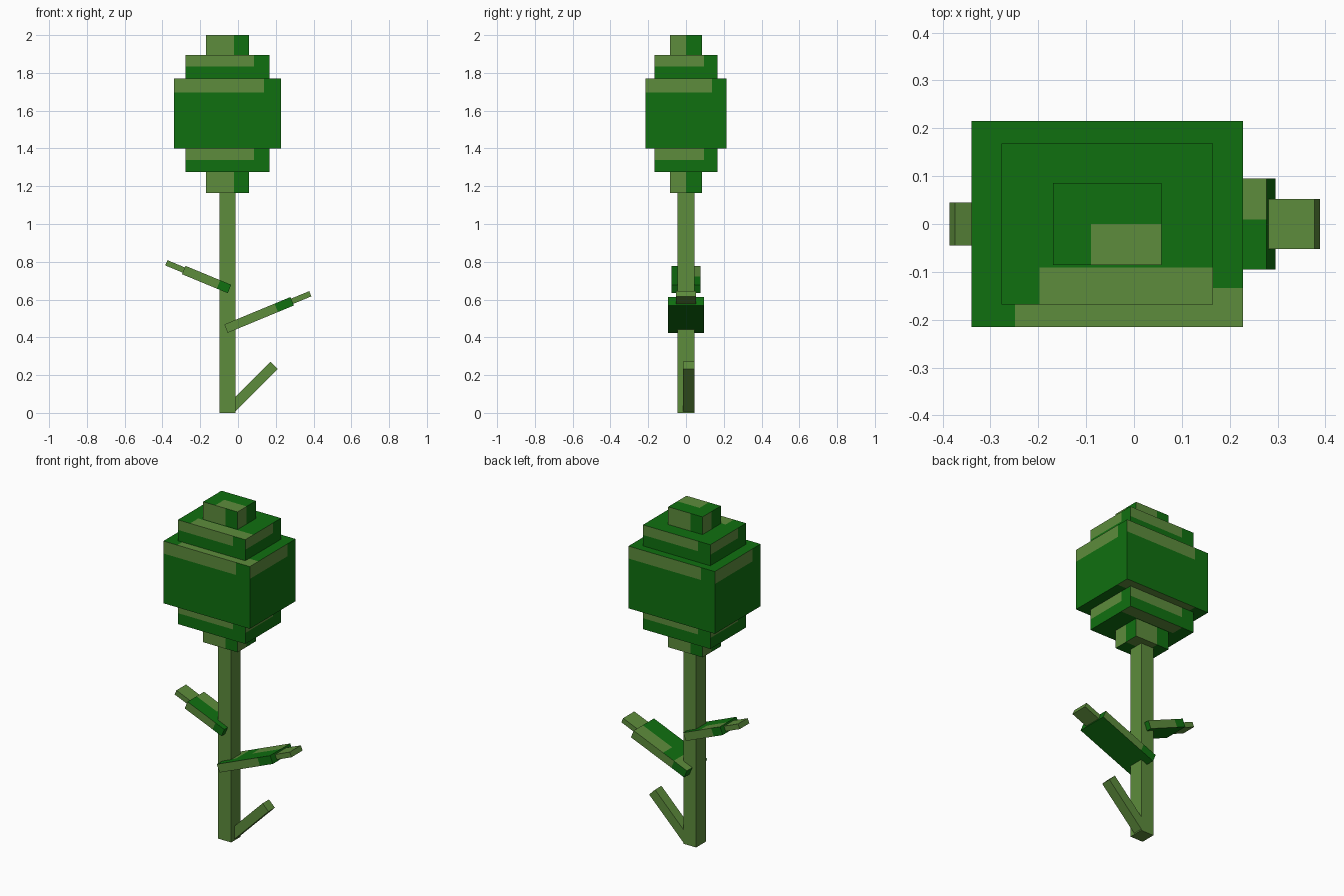
import bpy, bmesh, math
from mathutils import Vector, Matrix

if "Cube" in bpy.data.objects:
    bpy.data.objects.remove(bpy.data.objects["Cube"], do_unlink=True)


def make_material(name, rgb):
    mat = bpy.data.materials.new(name)
    mat.use_nodes = True
    mat.diffuse_color = (*rgb, 1)
    mat.node_tree.nodes["Principled BSDF"].inputs["Base Color"].default_value = (*rgb, 1)
    return mat


LIGHT = make_material("light_green", (0.11, 0.262, 0.045))
DARK = make_material("dark_green", (0.005, 0.162, 0.005))
X, Y, Z = Vector((1, 0, 0)), Vector((0, 1, 0)), Vector((0, 0, 1))


def box(name, centre, size, patches=None, angle=0):
    """Box in one colour, or dark with light patches cut into its faces.

    A patch is a face normal and limits (direction, offset) in unit-cube space.
    """
    bm = bmesh.new()
    bmesh.ops.create_cube(bm, size=1)
    for normal, limits in patches or []:
        for direction, offset in limits:
            if abs(offset) >= 0.5:
                continue
            faces = [f for f in bm.faces if f.normal.dot(normal) > 0.9]
            edges = {e for f in faces for e in f.edges}
            verts = {v for f in faces for v in f.verts}
            bmesh.ops.bisect_plane(bm, geom=faces + list(edges) + list(verts),
                                   plane_co=direction * offset, plane_no=direction)
            bm.normal_update()
    for face in bm.faces:
        c = face.calc_center_median()
        lit = patches is None or any(
            face.normal.dot(n) > 0.9 and all(c.dot(d) < o for d, o in limits)
            for n, limits in patches)
        face.material_index = 0 if lit else 1
    bmesh.ops.transform(bm, matrix=Matrix.Diagonal((*size, 1)), verts=bm.verts)
    mesh = bpy.data.meshes.new(name)
    bm.to_mesh(mesh)
    bm.free()
    mesh.materials.append(LIGHT)
    if patches is not None:
        mesh.materials.append(DARK)
    obj = bpy.data.objects.new(name, mesh)
    obj.location = centre
    obj.rotation_euler.y = -angle
    bpy.context.collection.objects.link(obj)
    return obj


def side_patches(normals, length, band):
    """Light band along the top of each side, starting at its left end."""
    return [(n, [(Z.cross(n), length - 0.5), (-Z, band - 0.5)]) for n in normals]


def crown_patches(length_x, length_y, band, cap_band):
    caps = [(Z, [(-X, length_x - 0.5), (Y, cap_band - 0.5)]),
            (-Z, [(-X, length_x - 0.5), (-Y, cap_band - 0.5)])]
    return (side_patches([Y, -Y], length_x, band)
            + side_patches([X, -X], length_y, band) + caps)


# Stem
AXIS = -0.056
box("stem", (AXIS, 0, 0.5825), (0.085, 0.09, 1.165))

# Stepped crown
core = crown_patches(0.84, 0.82, 0.2, 0.19)
step = crown_patches(0.82, 0.78, 0.48, 0.23)
cap = crown_patches(0.65, 0.5, 1, 0.5)
layers = [
    ("crown_base", 1.165, 1.275, 0.226, 0.172, cap),
    ("crown_lower_step", 1.275, 1.4, 0.443, 0.336, step),
    ("crown_core", 1.4, 1.77, 0.568, 0.43, core),
    ("crown_upper_step", 1.77, 1.895, 0.443, 0.336, step),
    ("crown_cap", 1.895, 2.0, 0.226, 0.172, cap),
]
for name, low, high, width, depth, patches in layers:
    box(name, (AXIS, 0, (low + high) / 2), (width, depth, high - low), patches)


# Leaves with narrow tips
def leaf(name, side, inner, length, tip_length, width, tip_width, spot):
    angle = side * math.radians(22.5)
    along = Vector((math.cos(angle), 0, math.sin(angle))) * side
    out = X * side
    patches = side_patches([Y, -Y], 0.76, 1)
    patches.append((Z, [(-out, 0.05), (-Y, -0.05)]))
    if spot:
        patches.append((Z, [(out, -0.25), (-Y, 0.2)]))
    start = Vector(inner)
    box(name, start + along * length / 2, (length, width, 0.048), patches, angle)
    box(name + "_tip", start + along * (length + tip_length / 2),
        (tip_length, tip_width, 0.03), None, angle)


leaf("left_leaf", 1, (-0.0635, 0, 0.446), 0.379, 0.104, 0.19, 0.105, True)
leaf("right_leaf", -1, (-0.045, 0, 0.656), 0.262, 0.1, 0.155, 0.09, False)

# Bare twig at the foot
box("twig", (0.0758, 0.015, 0.1358), (0.328, 0.06, 0.055), None, math.radians(45))
